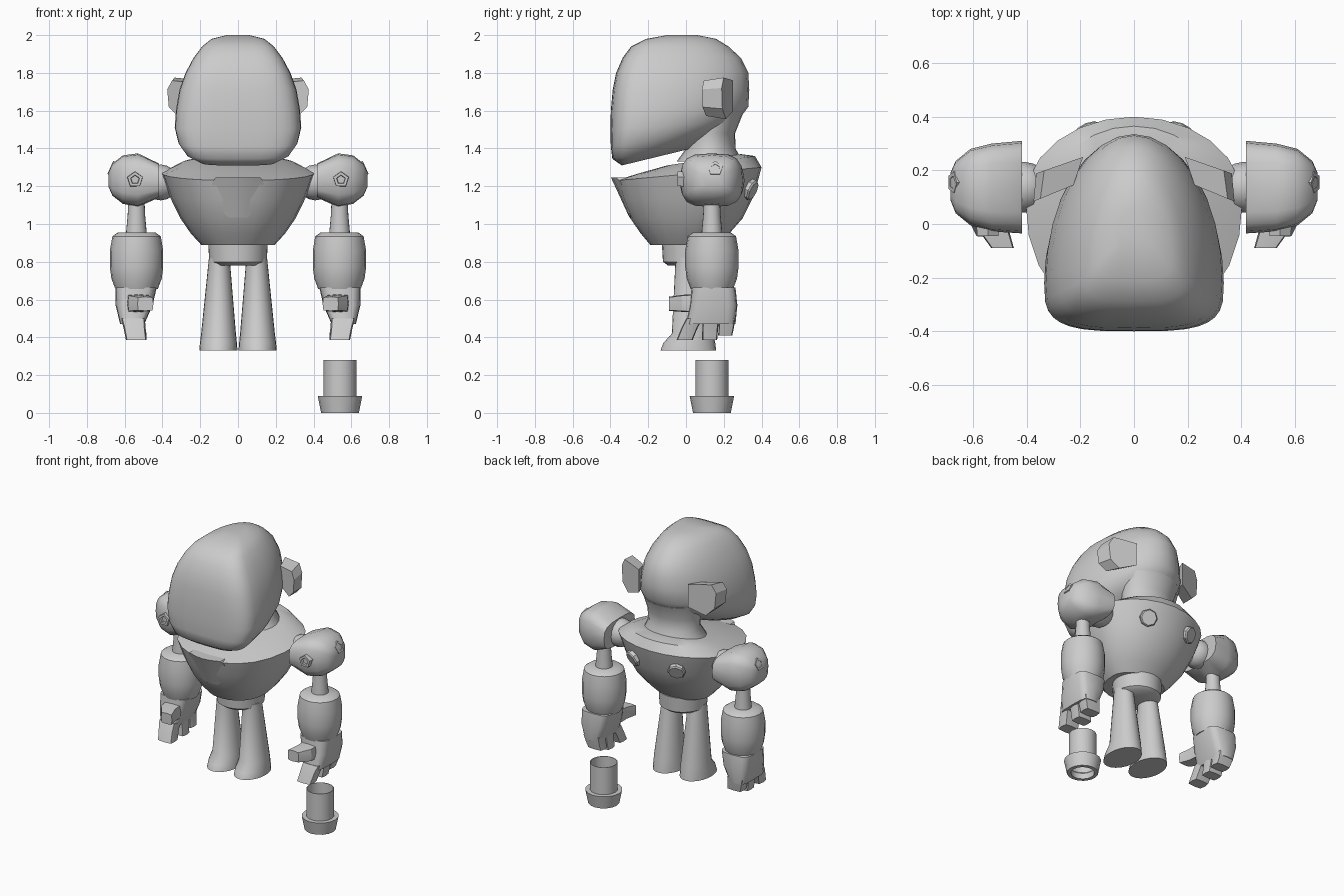
import bpy, bmesh, math
from mathutils import Vector

if "Cube" in bpy.data.objects:
    bpy.data.objects.remove(bpy.data.objects["Cube"], do_unlink=True)

GREY = (0.6, 0.6, 0.6, 1)
grey = bpy.data.materials.new("plain_grey")
grey.use_nodes = True
grey.diffuse_color = GREY
grey.node_tree.nodes["Principled BSDF"].inputs["Base Color"].default_value = GREY


def ring(hx, yf, yb, zf, zb=None, cx=0, mid=0.5, pf=2, pb=2, n=24):
    """Rounded outline; yf/yb front and back, zf/zb heights there, mid = widest point."""
    zb = zf if zb is None else zb
    cy = yf + mid * (yb - yf)
    pts = []
    for i in range(n):
        a = 2 * math.pi * i / n
        c, s = math.cos(a), math.sin(a)
        p = pb if s > 0 else pf
        x = cx + hx * math.copysign(abs(c) ** (2 / p), c)
        y = cy + (yb - cy if s > 0 else cy - yf) * math.copysign(abs(s) ** (2 / p), s)
        pts.append(Vector((x, y, zf + (zb - zf) * (y - yf) / (yb - yf))))
    return pts


def loft(name, rings, side=1, angle=40, closed=False):
    """Skin a stack of outlines; side=-1 mirrors the part across x."""
    bm = bmesh.new()
    rows = [[bm.verts.new((p[0] * side, p[1], p[2])) for p in r] for r in rings]
    pairs = list(zip(rows, rows[1:])) + ([(rows[-1], rows[0])] if closed else [])
    for lo, hi in pairs:
        for i in range(len(lo)):
            j = (i + 1) % len(lo)
            bm.faces.new((lo[i], lo[j], hi[j], hi[i]))
    if not closed:
        bm.faces.new(rows[0])
        bm.faces.new(rows[-1])
    bmesh.ops.recalc_face_normals(bm, faces=bm.faces)
    mesh = bpy.data.meshes.new(name)
    bm.to_mesh(mesh)
    bm.free()
    mesh.materials.append(grey)
    ob = bpy.data.objects.new(name, mesh)
    bpy.context.collection.objects.link(ob)
    bpy.ops.object.select_all(action='DESELECT')
    ob.select_set(True)
    bpy.context.view_layer.objects.active = ob
    bpy.ops.object.shade_smooth_by_angle(angle=math.radians(angle))
    return ob


def turned(name, profile, loc, axis=(0, 0, 1), n=20, **kw):
    """Lathe a (radius, height) profile around an axis through loc."""
    q = Vector(axis).to_track_quat('Z', 'Y')
    rings = []
    for r, h in profile:
        angles = [math.pi / 2 + 2 * math.pi * i / n for i in range(n)]
        rings.append([Vector(loc) + q @ Vector((r * math.cos(a), r * math.sin(a), h)) for a in angles])
    return loft(name, rings, **kw)


# Head: boxy face, rounded skull
skull = [(.20, -.34, .03, 1.31, 1.40), (.27, -.39, .08, 1.345, 1.43),
         (.315, -.398, .17, 1.41, 1.48), (.335, -.40, .27, 1.50, 1.54),
         (.328, -.398, .33, 1.60, 1.62), (.31, -.388, .335, 1.71),
         (.278, -.37, .33, 1.80), (.235, -.335, .29, 1.88), (.19, -.29, .225, 1.94),
         (.14, -.21, .16, 1.98), (.06, -.1, .06, 2.0)]
loft("head", [ring(*r, mid=.27, pf=3.5, n=32) for r in skull], angle=60)

# Neck flaring into the torso
loft("neck", [ring(*r) for r in [(.215, -.05, .30, 1.33), (.18, 0, .262, 1.40),
                                 (.185, 0, .26, 1.48), (.2, 0, .30, 1.58)]], angle=60)

# Torso: bowl with a sharp rim and sloped deck
bowl = [(.195, -.19, .17, .89), (.25, -.24, .23, .95), (.305, -.295, .30, 1.03),
        (.36, -.34, .36, 1.13, 1.15), (.405, -.37, .40, 1.23, 1.30),
        (.30, -.26, .365, 1.265, 1.36), (.19, -.1, .29, 1.31, 1.37)]
loft("torso", [ring(*r, mid=.6, pf=2.2) for r in bowl], angle=35)

# Chest plate
rows = []
for z, w in [(1.035, .05), (1.06, .078), (1.215, .138), (1.245, .12)]:
    yf = -.30 - .46 * (z - 1.035)
    front = [(k * w, yf + .04 * (k * w / .138) ** 2, z) for k in (-1, -.5, 0, .5, 1)]
    rows.append([(-w, yf + .08, z)] + front + [(w, yf + .08, z)])
loft("chest_plate", rows, angle=30)

# Hips
turned("hips", [(.125, .78), (.152, .80), (.158, .90)], (0, .03, 0), n=24)

# Loose canister under the left hand
turned("canister", [(.075, 0), (.10, 0), (.118, .09), (.088, .09), (.088, .28),
                    (.084, .28), (.084, .05), (.075, .04)], (.54, .137, 0), n=16, closed=True)

for side, label in ((1, "left_"), (-1, "right_")):
    # Ear: half-round slab turned slightly backwards
    ear = []
    for depth, grow in ((-.055, .85), (.05, 1)):
        outline = [(-.10, -.07), (.01, -.115), (.065, -.06), (.075, .05), (.045, .105), (-.10, .09)]
        ear.append([(.30 + u * grow + .2 * -depth, .165 + depth - .35 * u, 1.67 + v * grow)
                    for u, v in outline])
    loft(label + "ear", ear, side, angle=30)

    # Leg with a foot pushed forward
    leg = [(.101, -.135, .16, .33), (.098, -.12, .155, .37), (.092, -.075, .145, .42),
           (.055, -.055, .085, .82)]
    loft(label + "leg", [ring(*r, cx=.104 - .05 * (r[3] - .33) * .2) for r in leg], side)

    # Back button
    turned(label + "back_button", [(.057, -.05), (.057, .018), (.05, .026)],
           (.165, .335, 1.185), (.35, .85, -.4), n=8, side=side, angle=30)

    # Shoulder ball and shell
    ball = [(.095 * math.sin(a), -.095 * math.cos(a))
            for a in [math.pi * (i + .15) / 8.3 for i in range(9)]]
    turned(label + "shoulder_ball", ball, (.41, .137, 1.22), (1, 0, 0), n=16, side=side)
    shell = [(.09, -.035, .31, .418, 1.23), (.142, -.028, .30, .53, 1.232),
             (.128, -.005, .28, .61, 1.235), (.085, .04, .235, .665, 1.235),
             (.04, .09, .19, .685, 1.235)]
    rings = [ring(h, yf, yb, x, cx=z, pf=3.2, pb=3.2, n=16) for h, yf, yb, x, z in shell]
    loft(label + "shoulder", [[(p.z, p.y, p.x) for p in r] for r in rings], side, 35)

    # Five-sided bolts with a recess
    bolt = [(.045, -.03), (.042, .014), (.025, .014), (.022, 0)]
    turned(label + "front_bolt", bolt, (.545, -.03, 1.235), (0, -1, 0), n=5, side=side, angle=20)
    turned(label + "side_bolt", bolt, (.665, .155, 1.29), (.9, 0, .4), n=5, side=side, angle=20)

    # Arm
    turned(label + "upper_arm", [(.043, 1.13), (.046, 1.05), (.056, .94)], (.538, .137, 0), side=side)
    turned(label + "forearm", [(.112, .655), (.133, .71), (.141, .77), (.141, .86), (.128, .935),
                               (.10, .955)], (.537, .137, 0), side=side)

    # Palm curving inward, three splayed fingers, thumb
    palm = [(.11, .03, .262, .665, .54), (.098, .02, .272, .57, .55), (.064, .0, .262, .47, .56)]
    loft(label + "palm", [ring(h, a, b, z, cx=x, pf=4, pb=4, n=16) for h, a, b, z, x in palm], side)
    fingers = [(.002, .088, -.05, .035, .385), (.088, .175, .085, .165, .385), (.175, .262, .17, .245, .41)]
    for i, (a, b, ta, tb, tip) in enumerate(fingers):
        loft(label + f"finger_{i + 1}",
             [ring(.064, a, b, .50, cx=.556, pf=6, pb=6, n=8),
              ring(.058, (a + ta) / 2, (b + tb) / 2, .45, cx=.548, pf=6, pb=6, n=8),
              ring(.055, ta, tb, tip, cx=.538, pf=6, pb=6, n=8)], side, 30)
    thumb = [(.06, .53, .63, .08, .53), (.058, .535, .625, -.02, .525), (.042, .54, .615, -.09, .49)]
    rings = [ring(h, a, b, y, cx=x, pf=7, pb=7, n=8) for h, a, b, y, x in thumb]
    loft(label + "thumb", [[(p.x, p.z, p.y) for p in r] for r in rings], side, 30)
